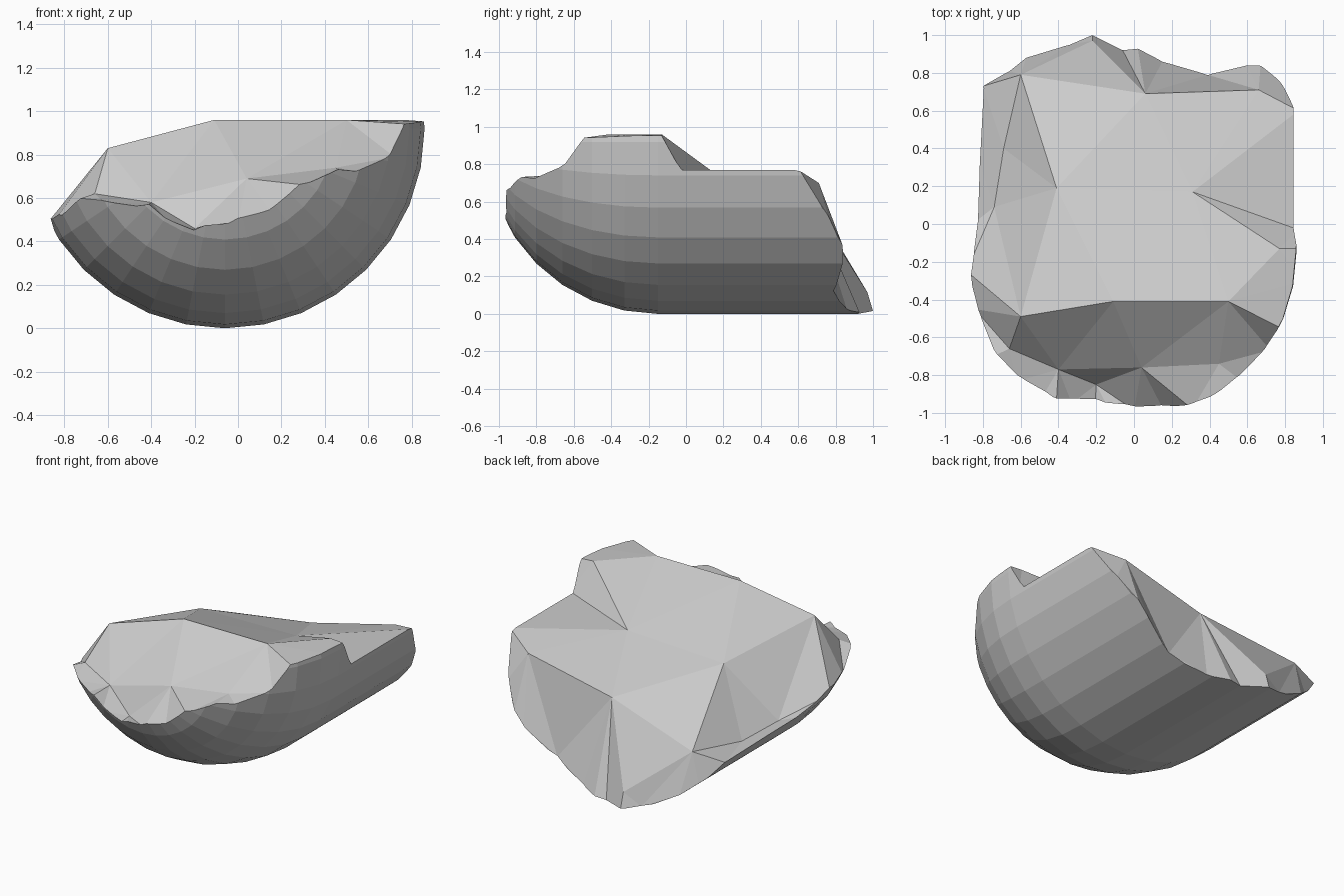
import bpy, bmesh, math
from mathutils import Vector, Matrix
from mathutils.geometry import delaunay_2d_cdt

if "Cube" in bpy.data.objects:
    bpy.data.objects.remove(bpy.data.objects["Cube"])

R, CX, CY, CZ = 0.92, -0.06, -0.15, 0.92   # capsule radius and centre of its round end


def make_object(name, bm):
    bmesh.ops.recalc_face_normals(bm, faces=bm.faces[:])
    mesh = bpy.data.meshes.new(name)
    bm.to_mesh(mesh)
    bm.free()
    obj = bpy.data.objects.new(name, mesh)
    bpy.context.collection.objects.link(obj)
    return obj


def from_front(x, z):
    """Point on the round front end, from its front view position."""
    d = math.sqrt(max(0, R*R - (x-CX)**2 - (z-CZ)**2))
    return (x * 1.03, CY - d * 1.03, z)


def from_top(x, y, push=1.0):
    """Point on the underside of the capsule, from its top view position."""
    d = math.sqrt(max(0, R*R - (x-CX)**2 - min(0, y-CY)**2))
    return (x * push, y, CZ - d)


# Rock body: round front end running into a straight cylinder
bm = bmesh.new()
bmesh.ops.create_uvsphere(bm, u_segments=32, v_segments=16, radius=R,
                          matrix=Matrix.Rotation(math.pi/2, 4, 'X'))
bmesh.ops.delete(bm, geom=[v for v in bm.verts if v.co.y > 0.01], context='VERTS')
rim_edges = [e for e in bm.edges if e.is_boundary]
ext = bmesh.ops.extrude_edge_only(bm, edges=rim_edges)['geom']
for v in ext:
    if isinstance(v, bmesh.types.BMVert):
        v.co.y += 1.4
bmesh.ops.holes_fill(bm, edges=[e for e in bm.edges if e.is_boundary], sides=0)
bmesh.ops.translate(bm, verts=bm.verts[:], vec=(CX, CY, CZ))
rock = make_object("rock_shard", bm)

# Broken rim: front, right, back, left
front = [from_front(*p) for p in [
    (-.73, .59), (-.6, .58), (-.47, .56), (-.4, .57), (-.32, .5), (-.2, .45),
    (-.13, .48), (0, .49), (.15, .53), (.3, .66), (.45, .73), (.55, .72),
    (.7, .79), (.77, .94)]]
right = [(.9, -.3, .95), (.9, -.13, .95), (.87, -.03, .77), (.87, .6, .77)]
back = [from_top(*p) for p in [
    (.77, .76), (.67, .84), (.6, .84), (.39, .79), (.15, .86), (.02, .93),
    (-.06, .92), (-.22, 1.0), (-.34, .95), (-.57, .88), (-.66, .81), (-.8, .73)]]
left = [from_top(*p, 1.03) for p in [
    (-.82, .4), (-.83, 0), (-.86, -.25), (-.82, -.45)]]
rim = front + right + back + left

# Main corners of the fracture surface
inner = {
    'lip_left': (-.6, -.49, .83), 'lip_mid': (-.11, -.41, .96),
    'lip_right': (.5, -.41, .96), 'notch_top': (.77, -.13, .96),
    'notch': (.31, .17, .74), 'back_right': (.66, .71, .70),
    'back_mid': (.06, .69, .56), 'back_tip': (-.22, .97, .115),
    'back_left': (-.6, .79, .415), 'hollow': (-.41, .19, .72),
    'side_a': (-.69, .4, .36), 'side_b': (-.74, .09, .39),
    'low_left': (-.66, -.66, .62), 'low_a': (-.4, -.77, .58),
    'low_b': (-.2, -.85, .46), 'low_c': (.04, -.76, .69),
    'low_d': (.45, -.74, .74)}
n = len(rim)
pts = rim + list(inner.values())
idx = {k: n + i for i, k in enumerate(inner)}
idx.update(corner=13, notch_low=16, right_end=17)

# Crease lines, each a chain of corners
creases = [
    "low_left lip_left lip_mid lip_right corner",
    "lip_left hollow back_left side_a side_b lip_left",
    "notch_top notch notch_low",
    "right_end notch back_right back_mid back_tip back_left",
    "hollow notch back_mid hollow",
    "lip_left low_a low_c lip_mid",
    "low_a low_b"]
edges = [(i, (i + 1) % n) for i in range(n)]
for chain in creases:
    ids = [idx[k] for k in chain.split()]
    edges += list(zip(ids, ids[1:]))
v2, _, f2, orig, _, _ = delaunay_2d_cdt(
    [Vector(p[:2]) for p in pts], edges, [], 1, 1e-5)

# Cutter: fracture surface with walls down to below the rock
bm = bmesh.new()
verts = [bm.verts.new((p.x, p.y, pts[o[0]][2] if o else .5)) for p, o in zip(v2, orig)]
top = [bm.faces.new([verts[i] for i in f]) for f in f2]
ext = bmesh.ops.extrude_face_region(bm, geom=top, use_keep_orig=True)['geom']
for v in ext:
    if isinstance(v, bmesh.types.BMVert):
        v.co.z = -0.5
cutter = make_object("fracture_cutter", bm)
cutter.hide_render = True

# Keep the part of the rock under the fracture
mod = rock.modifiers.new("fracture", 'BOOLEAN')
mod.operation = 'INTERSECT'
mod.solver = 'EXACT'
mod.object = cutter
bpy.context.view_layer.objects.active = rock
rock.select_set(True)
bpy.ops.object.modifier_apply(modifier=mod.name)
bpy.data.objects.remove(cutter)
